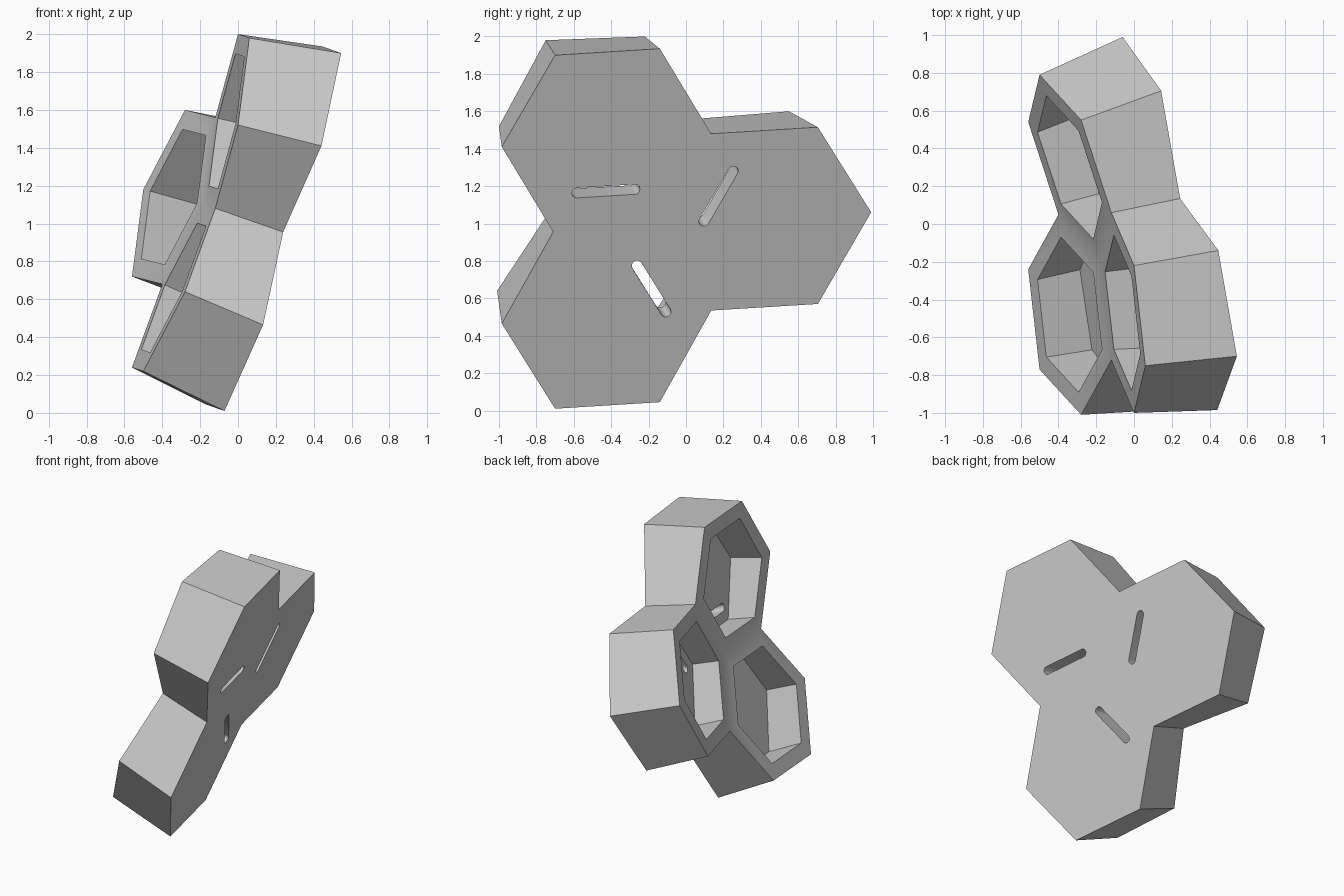
import bpy, bmesh, math
from mathutils import Vector

cube = bpy.data.objects.get("Cube")
if cube:
    bpy.data.objects.remove(cube, do_unlink=True)

RIM = 0.775      # pocket size relative to its cell
FLOOR = 0.58     # pocket depth as a share of the body depth

grey = bpy.data.materials.new("plain grey")
grey.use_nodes = True
colour = (0.6, 0.6, 0.6, 1)
grey.diffuse_color = colour
grey.node_tree.nodes["Principled BSDF"].inputs["Base Color"].default_value = colour


def back_point(y, z):
    """Point on the flat, tilted back plane."""
    return Vector((-0.212 - 0.196 * y + 0.326 * z, y, z))


def hexagon(p, s1, s2):
    """Centre and corners of the cell with corner p and its neighbours s1, s2."""
    c = s1 + s2 - p
    return c, [p, s1, 2 * c - s2, 2 * c - p, 2 * c - s1, s2]


def make_object(name, bm):
    bmesh.ops.remove_doubles(bm, verts=bm.verts, dist=0.0005)
    bmesh.ops.recalc_face_normals(bm, faces=bm.faces)
    mesh = bpy.data.meshes.new(name)
    bm.to_mesh(mesh)
    bm.free()
    mesh.materials.append(grey)
    obj = bpy.data.objects.new(name, mesh)
    bpy.context.collection.objects.link(obj)
    return obj


def skin(bm, ring_a, ring_b, steps):
    """Quads between two six-sided rings of points."""
    for k in steps:
        j = (k + 1) % 6
        quad = (ring_a[k], ring_a[j], ring_b[j], ring_b[k])
        bm.faces.new([bm.verts.new(v) for v in quad])


# Shared corners: the middle one, then the three where two cells meet
front_mid = Vector((-0.18, -0.19, 1.10))
front_shared = [Vector(v) for v in
                ((-0.12, 0.06, 1.56), (-0.12, -0.72, 1.08), (-0.40, 0.05, 0.68))]
back_mid = back_point(-0.15, 0.99)
back_shared = [back_point(*v) for v in ((0.135, 1.48), (-0.71, 0.955), (0.135, 0.535))]
normal = Vector((1, 0.196, -0.326)).normalized()

body = bmesh.new()
cutter = bmesh.new()
for i in range(3):
    j = (i + 1) % 3
    fc, front = hexagon(front_mid, front_shared[i], front_shared[j])
    bc, back = hexagon(back_mid, back_shared[i], back_shared[j])

    # Hexagonal cell with a tapered open pocket
    rim = [fc.lerp(v, RIM) for v in front]
    floor = [r.lerp(bc.lerp(v, RIM), FLOOR) for r, v in zip(rim, back)]
    skin(body, front, back, range(1, 5))
    skin(body, front, rim, range(6))
    skin(body, rim, floor, range(6))
    for ring in (floor, back):
        body.faces.new([body.verts.new(v) for v in ring])

    # Rounded slot through the pocket floor
    along = (back_shared[j] - back_mid).normalized()
    across = normal.cross(along)
    centre = bc.lerp((back_mid + back_shared[j]) / 2, 0.575)
    outline = []
    for end in (1, -1):
        for k in range(9):
            a = math.pi * (k / 8 - 0.5)
            outline.append(centre + end * (along * (0.157 + 0.028 * math.cos(a))
                                           + across * 0.028 * math.sin(a)))
    base = cutter.faces.new([cutter.verts.new(v + normal * 0.1) for v in outline])
    grown = bmesh.ops.extrude_face_region(cutter, geom=[base], use_keep_orig=True)
    moved = [g for g in grown["geom"] if isinstance(g, bmesh.types.BMVert)]
    bmesh.ops.translate(cutter, verts=moved, vec=normal * -0.34)

tray = make_object("three_cell_tray", body)
slots = make_object("slot_cutter", cutter)
slots.hide_render = True

# Cut the slots, then drop the helper
bpy.ops.object.select_all(action='DESELECT')
tray.select_set(True)
bpy.context.view_layer.objects.active = tray
cut = tray.modifiers.new("slots", 'BOOLEAN')
cut.operation = 'DIFFERENCE'
cut.solver = 'EXACT'
cut.object = slots
bpy.ops.object.modifier_apply(modifier=cut.name)
bpy.data.objects.remove(slots, do_unlink=True)
bpy.ops.object.shade_smooth_by_angle(angle=math.radians(30))
